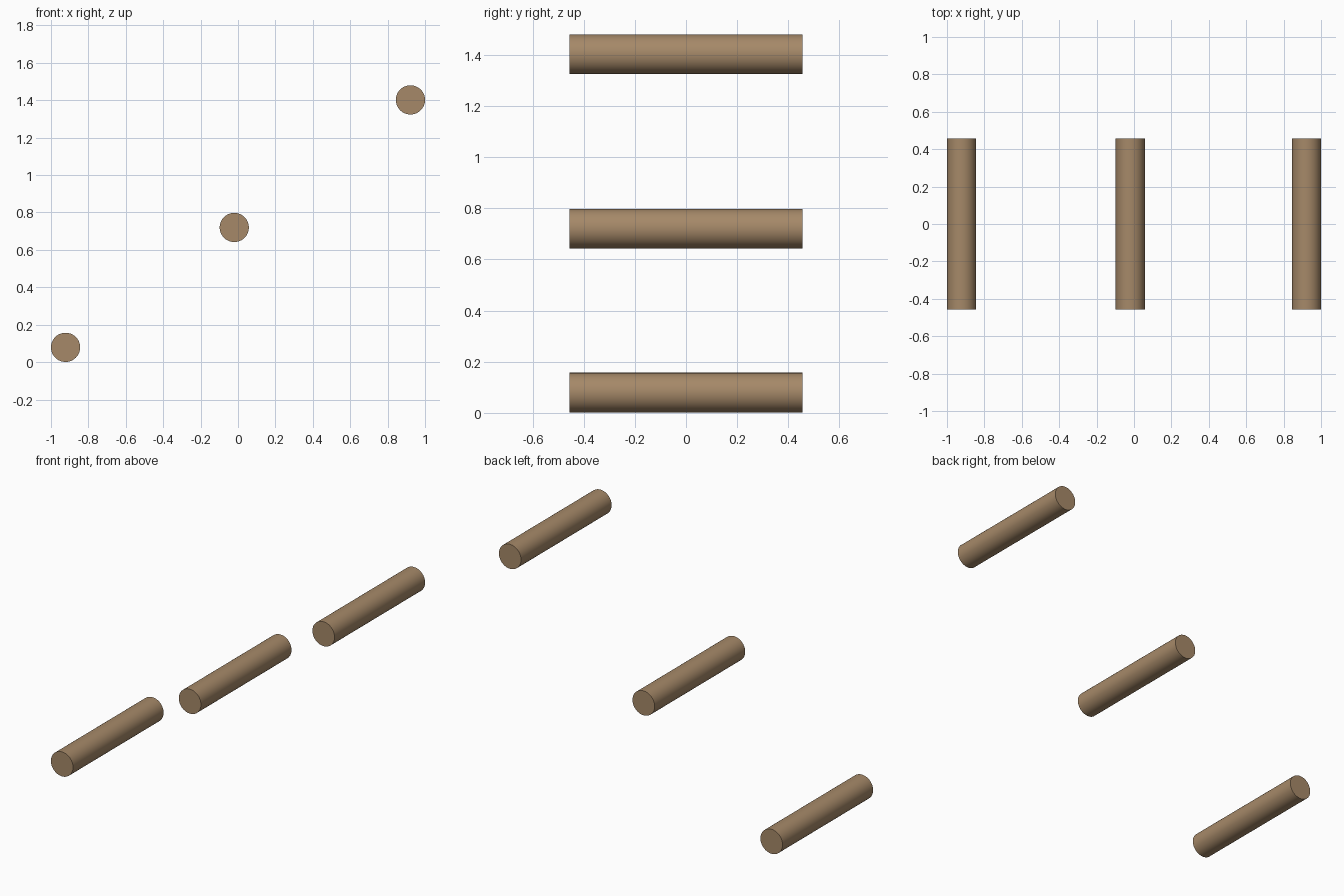
import bpy, math

if "Cube" in bpy.data.objects:
    bpy.data.objects.remove(bpy.data.objects["Cube"])

# Single wood colour
wood = bpy.data.materials.new("light_brown_wood")
wood.diffuse_color = (0.38, 0.25, 0.14, 1.0)
wood.use_nodes = True
wood.node_tree.nodes["Principled BSDF"].inputs["Base Color"].default_value = wood.diffuse_color

RADIUS, LENGTH = 0.078, 0.912


def log(name, x, z):
    """Round log lying along y."""
    bpy.ops.mesh.primitive_cylinder_add(vertices=64, radius=RADIUS, depth=LENGTH,
                                        location=(x, 0, z),
                                        rotation=(math.pi / 2, 0, 0))
    ob = bpy.context.object
    ob.name = name
    ob.data.materials.append(wood)
    bpy.ops.object.shade_smooth_by_angle(angle=math.radians(30))


# Three logs rising from left to right
log("lower_log", -0.922, 0.079)
log("middle_log", -0.02, 0.72)
log("upper_log", 0.922, 1.402)
